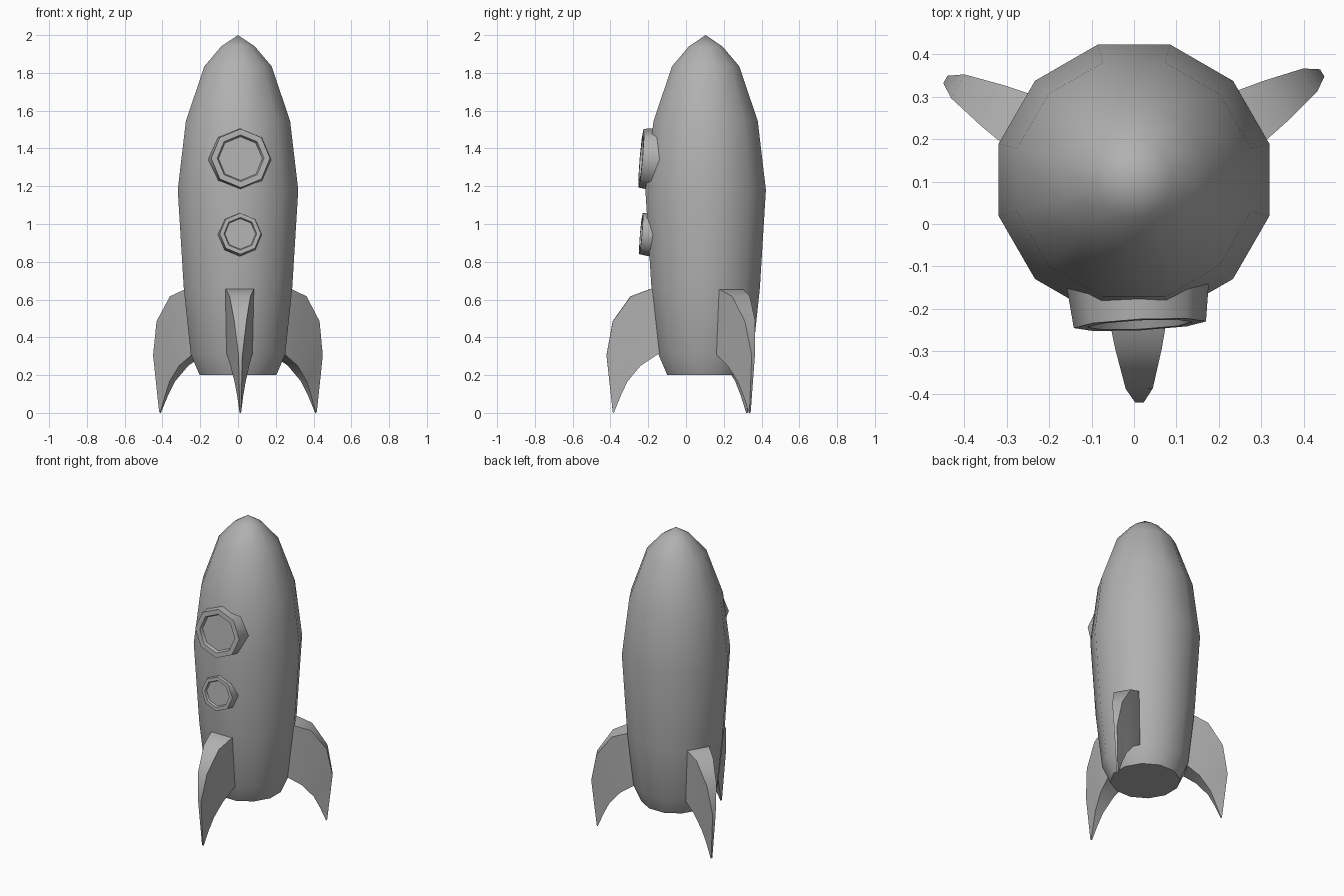
import bpy, bmesh
from math import sin, cos, pi, radians
from mathutils import Matrix

if "Cube" in bpy.data.objects:
    bpy.data.objects.remove(bpy.data.objects["Cube"])

AXIS_Y = 0.104  # the hull axis sits slightly behind the origin

# Mid grey paint shared by all parts
paint = bpy.data.materials.new("grey_paint")
paint.diffuse_color = (0.44, 0.44, 0.44, 1)
paint.use_nodes = True
paint.node_tree.nodes["Principled BSDF"].inputs["Base Color"].default_value = paint.diffuse_color


def make_object(name, bm, smooth_angle):
    bmesh.ops.remove_doubles(bm, verts=bm.verts, dist=1e-5)
    bmesh.ops.recalc_face_normals(bm, faces=bm.faces)
    mesh = bpy.data.meshes.new(name)
    bm.to_mesh(mesh)
    bm.free()
    mesh.materials.append(paint)
    ob = bpy.data.objects.new(name, mesh)
    bpy.context.collection.objects.link(ob)
    bpy.ops.object.select_all(action='DESELECT')
    ob.select_set(True)
    bpy.context.view_layer.objects.active = ob
    bpy.ops.object.shade_smooth_by_angle(angle=radians(smooth_angle))
    return ob


def lathe(profile, sides, offset):
    """Revolve (radius, height) points around z and cap open ends."""
    bm = bmesh.new()
    rings = []
    for r, z in profile:
        if r == 0:
            rings.append([bm.verts.new((0, 0, z))] * sides)
        else:
            angles = [offset + 2 * pi * i / sides for i in range(sides)]
            rings.append([bm.verts.new((r * cos(a), r * sin(a), z)) for a in angles])
    for low, high in zip(rings, rings[1:]):
        for i in range(sides):
            j = (i + 1) % sides
            quad = [low[i], low[j], high[j], high[i]]
            bm.faces.new(list(dict.fromkeys(quad)))
    for ring, (r, z) in ((rings[0], profile[0]), (rings[-1], profile[-1])):
        if r > 0:
            bm.faces.new(ring)
    return bm


# Hull: twelve-sided body, widths measured across the flats
hull = [(0.203, 0.2), (0.25, 0.31), (0.287, 0.66), (0.319, 1.18),
        (0.276, 1.545), (0.178, 1.835), (0.089, 1.94), (0, 2.0)]
bm = lathe([(w / cos(pi / 12), z) for w, z in hull], 12, pi / 12)
bm.transform(Matrix.Translation((0, AXIS_Y, 0)))
make_object("hull", bm, 60)

# Portholes: octagonal frames with recessed panes, tilted slightly upward
frame = [(0.168, 0), (0.156, 0.098), (0.124, 0.098), (0.116, 0.078)]
for name, scale, y, z in (("upper_porthole", 1.0, -0.14, 1.34),
                          ("lower_porthole", 0.7, -0.17, 0.943)):
    bm = lathe(frame, 8, 0)
    bm.transform(Matrix.Rotation(pi / 2, 4, 'X'))
    ob = make_object(name, bm, 50)
    ob.location = (0.009, y, z)
    ob.rotation_euler = (-0.085, 0, 0.05)
    ob.scale = (scale,) * 3

# Fins: swept wedge, (radius, height, half thickness) along both edges
outer = [(0.22, 0.66, 0.078), (0.28, 0.656, 0.075), (0.386, 0.617, 0.055),
         (0.48, 0.485, 0.032), (0.513, 0.305, 0.01), (0.48, 0.005, 0.004)]
inner = [(0.19, 0.33, 0.075), (0.243, 0.31, 0.068), (0.333, 0.25, 0.05),
         (0.402, 0.167, 0.03), (0.438, 0.09, 0.016), (0.474, 0.0, 0.004)]


def fin(name, angle):
    bm = bmesh.new()
    loops = []
    for (ro, zo, to), (ri, zi, ti) in zip(outer, inner):
        loops.append([bm.verts.new(p) for p in
                      ((ro, -to, zo), (ro, to, zo), (ri, ti, zi), (ri, -ti, zi))])
    for a, b in zip(loops, loops[1:]):
        for i in range(4):
            j = (i + 1) % 4
            bm.faces.new((a[i], a[j], b[j], b[i]))
    bm.faces.new(loops[0])
    bm.faces.new(loops[-1])
    bm.transform(Matrix.Translation((0.004, 0.092, 0)) @ Matrix.Rotation(radians(angle), 4, 'Z'))
    make_object(name, bm, 50)


for name, angle in (("front_fin", -89), ("right_fin", 31), ("left_fin", 151)):
    fin(name, angle)
